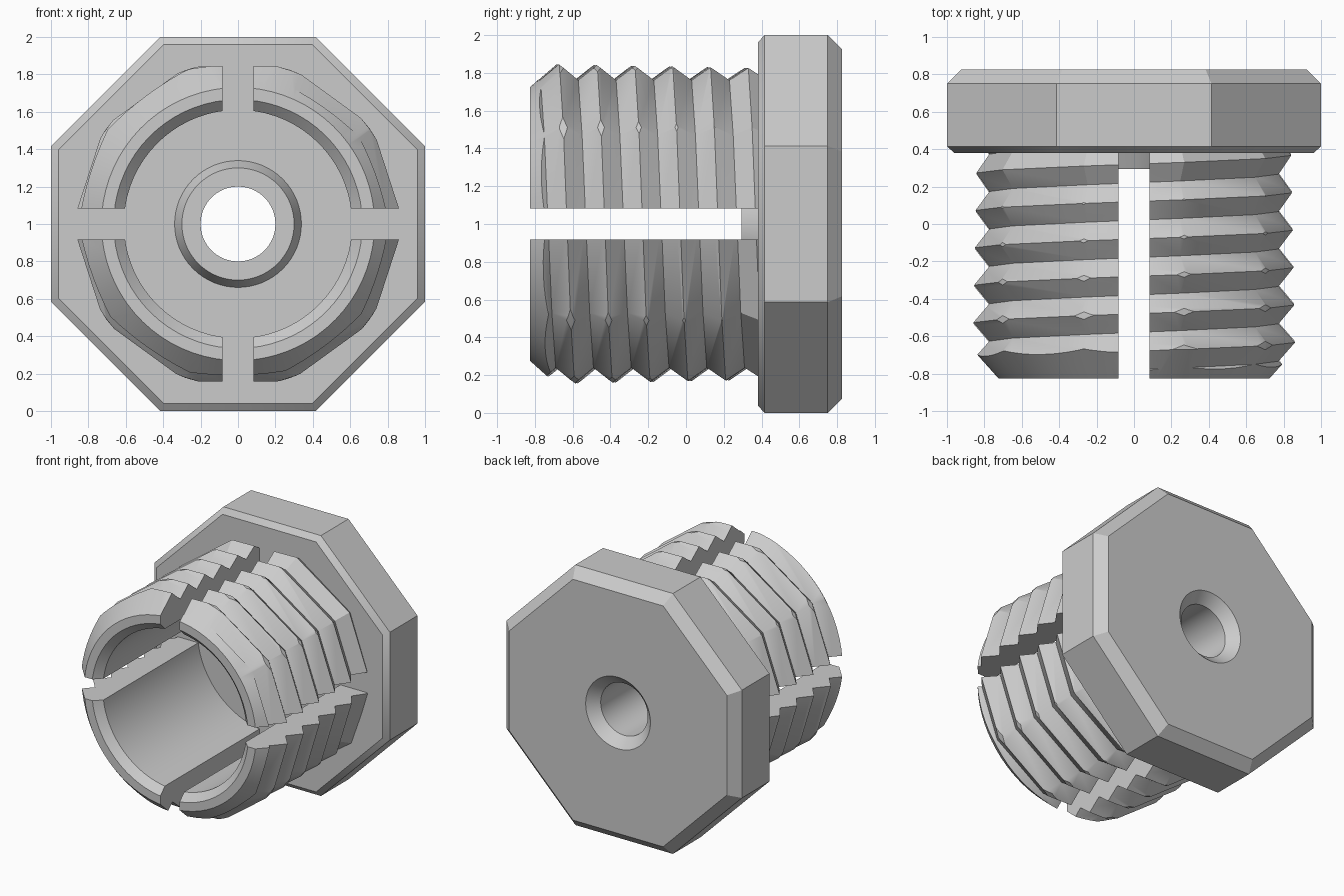
import bpy, bmesh, math
from mathutils import Vector

if "Cube" in bpy.data.objects:
    bpy.data.objects.remove(bpy.data.objects["Cube"], do_unlink=True)

grey = bpy.data.materials.new("plain_grey")
grey.use_nodes = True
colour = (0.6, 0.6, 0.6, 1)
grey.diffuse_color = colour
for node in grey.node_tree.nodes:
    if node.type == 'BSDF_PRINCIPLED':
        node.inputs["Base Color"].default_value = colour

AXIS_Z = 1.0
BACK = 0.825
SLOT = 0.082


def polar(r, a, y):
    return Vector((r * math.cos(a), y, AXIS_Z + r * math.sin(a)))


def make_object(name, bm):
    bmesh.ops.recalc_face_normals(bm, faces=bm.faces[:])
    mesh = bpy.data.meshes.new(name)
    bm.to_mesh(mesh)
    bm.free()
    mesh.materials.append(grey)
    ob = bpy.data.objects.new(name, mesh)
    bpy.context.collection.objects.link(ob)
    return ob


def lathe(name, profile, sides, closed, turn=0.0):
    """Spin (radius, y) points about the long axis; cap the ends or close the ring."""
    bm = bmesh.new()
    rings = [[bm.verts.new(polar(r, turn + math.tau * i / sides, y)) for i in range(sides)]
             for r, y in profile]
    pairs = list(zip(rings, rings[1:]))
    if closed:
        pairs.append((rings[-1], rings[0]))
    else:
        bm.faces.new(rings[0])
        bm.faces.new(rings[-1])
    for a, b in pairs:
        for i in range(sides):
            k = (i + 1) % sides
            bm.faces.new((a[i], a[k], b[k], b[i]))
    return make_object(name, bm)


def select(ob):
    bpy.ops.object.select_all(action='DESELECT')
    ob.select_set(True)
    bpy.context.view_layer.objects.active = ob


def boolean(ob, cutter, operation):
    mod = ob.modifiers.new("cut", 'BOOLEAN')
    mod.operation = operation
    mod.solver = 'EXACT'
    mod.object = cutter
    select(ob)
    bpy.ops.object.modifier_apply(modifier=mod.name)


def trim(bm, point, outward):
    """Cut a solid along a plane, drop the outward side and close the cut."""
    bmesh.ops.bisect_plane(bm, geom=bm.verts[:] + bm.edges[:] + bm.faces[:],
                           plane_co=point, plane_no=outward, clear_outer=True)
    bmesh.ops.holes_fill(bm, edges=[e for e in bm.edges if e.is_boundary], sides=0)


def helix_quarter(name, sx, sz, steps=10, turns=13, pitch=0.2, start=-1.63):
    """One quarter of a V-threaded rod made of straight segments, slightly tapered."""
    bm = bmesh.new()
    count = steps * turns
    crest, root = [], []
    for n in range(count + 1):
        a = -math.tau * n / steps
        y = start + pitch * n / steps
        crest.append(bm.verts.new(polar(0.875 - 0.02 * y, a, y)))
        root.append(bm.verts.new(polar(0.80, a, y + pitch / 2)))
    for n in range(count):
        bm.faces.new((crest[n], crest[n + 1], root[n + 1], root[n]))
        if n + 1 + steps <= count:
            bm.faces.new((root[n], root[n + 1], crest[n + 1 + steps], crest[n + steps]))
    bmesh.ops.triangulate(bm, faces=bm.faces[:])
    # Both ends are cut before closing, so the rod is a solid when it is slotted
    for y, side in ((-0.95, -1), (0.5, 1)):
        bmesh.ops.bisect_plane(bm, geom=bm.verts[:] + bm.edges[:] + bm.faces[:],
                               plane_co=(0, y, 0), plane_no=(0, side, 0), clear_outer=True)
    bmesh.ops.holes_fill(bm, edges=[e for e in bm.edges if e.is_boundary], sides=0)
    trim(bm, (sx * SLOT, 0, 0), (-sx, 0, 0))
    trim(bm, (0, 0, AXIS_Z + sz * SLOT), (0, 0, -sz))
    bmesh.ops.triangulate(bm, faces=bm.faces[:])
    return make_object(name, bm)


# Octagonal head with chamfered rims and a countersunk hole
widen = 1 / math.cos(math.pi / 8)
head = lathe("octagonal_head",
             [(0.96 * widen, 0.38), (widen, 0.415), (widen, 0.75), (0.925 * widen, BACK)],
             8, False, math.pi / 8)
hole = lathe("hole_cutter", [(0.2, 0.3), (0.2, 0.75), (0.29, 0.84)], 64, False)
boolean(head, hole, 'DIFFERENCE')
bpy.data.objects.remove(hole, do_unlink=True)

# Raised conical collar around the hole, inside the sleeve
collar = lathe("inner_collar",
               [(0.2, 0.295), (0.3, 0.295), (0.34, 0.382), (0.2, 0.382)], 64, True)

# Threaded sleeve: four quarters limited by a chamfered tube
tube = lathe("sleeve_limit",
             [(0.665, -BACK), (0.73, -BACK), (0.868, -0.67), (0.870, 0.382),
              (0.61, 0.382), (0.61, -0.77)], 72, True, 0.013)
parts = [head, collar]
for sx, side in ((1, "left"), (-1, "right")):
    for sz, level in ((1, "upper"), (-1, "lower")):
        quarter = helix_quarter(f"{level}_{side}_sleeve", sx, sz)
        boolean(quarter, tube, 'INTERSECT')
        parts.append(quarter)
bpy.data.objects.remove(tube, do_unlink=True)

for ob in parts:
    select(ob)
    bpy.ops.object.shade_smooth_by_angle(angle=math.radians(30))
